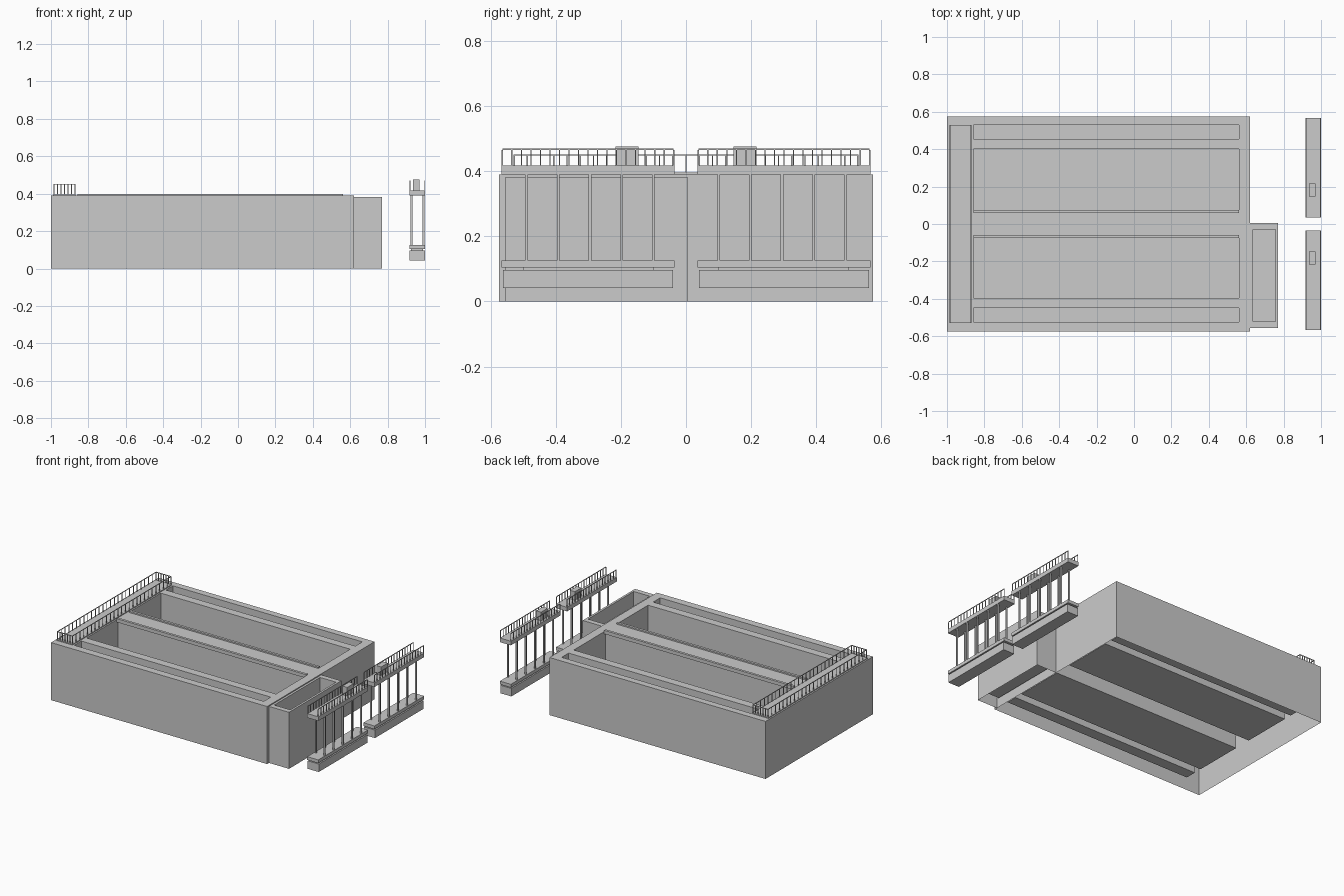
import bpy, bmesh

if "Cube" in bpy.data.objects:
    bpy.data.objects.remove(bpy.data.objects["Cube"])


def finish(bm, name):
    mesh = bpy.data.meshes.new(name)
    bm.to_mesh(mesh)
    bm.free()
    ob = bpy.data.objects.new(name, mesh)
    bpy.context.collection.objects.link(ob)
    return ob


def add_box(bm, x0, x1, y0, y1, z0, z1):
    vs = bmesh.ops.create_cube(bm, size=1)["verts"]
    for v in vs:
        v.co.x = x0 if v.co.x < 0 else x1
        v.co.y = y0 if v.co.y < 0 else y1
        v.co.z = z0 if v.co.z < 0 else z1


def box(name, *dims):
    bm = bmesh.new()
    add_box(bm, *dims)
    return finish(bm, name)


def basin(name, xs, ys, holes, top, floor):
    """Open-bottomed concrete shell; grid cells listed in holes drop to floor."""
    bm = bmesh.new()

    def quad(*pts):
        bm.faces.new([bm.verts.new(p) for p in pts])

    nx, ny = len(xs) - 1, len(ys) - 1

    def height(i, j):
        if not (0 <= i < nx and 0 <= j < ny):
            return 0
        return floor if (i, j) in holes else top

    for i in range(nx):
        for j in range(ny):
            h = height(i, j)
            a, b, c, d = xs[i], xs[i + 1], ys[j], ys[j + 1]
            quad((a, c, h), (b, c, h), (b, d, h), (a, d, h))
            # walls down to each lower neighbour
            for (di, dj), p, q in (((1, 0), (b, c), (b, d)), ((-1, 0), (a, d), (a, c)),
                                   ((0, 1), (b, d), (a, d)), ((0, -1), (a, c), (b, c))):
                low = height(i + di, j + dj)
                outside = not (0 <= i + di < nx and 0 <= j + dj < ny)
                if low < h and (outside or (i, j) not in holes):
                    quad((*p, low), (*q, low), (*q, h), (*p, h))
    bmesh.ops.remove_doubles(bm, verts=bm.verts, dist=1e-5)
    bmesh.ops.dissolve_limit(bm, angle_limit=0.01, verts=bm.verts, edges=bm.edges)
    return finish(bm, name)


def railing(name, x0, x1, y0, y1, z0, z1, step, end_step=0, r=0.002):
    """Top rails and posts along both long sides, with closed ends if end_step."""
    bm = bmesh.new()
    n = round((y1 - y0) / step)
    for x in (x0, x1):
        add_box(bm, x - r, x + r, y0, y1, z1 - 2 * r, z1)
        for k in range(n + 1):
            y = y0 + (y1 - y0) * k / n
            add_box(bm, x - r, x + r, y - r, y + r, z0, z1 - 2 * r)
    if end_step:
        m = round((x1 - x0) / end_step)
        for y in (y0, y1):
            add_box(bm, x0, x1, y - r, y + r, z1 - 2 * r, z1)
            for k in range(1, m):
                x = x0 + (x1 - x0) * k / m
                add_box(bm, x - r, x + r, y - r, y + r, z0, z1 - 2 * r)
    return finish(bm, name)


# main tank: two wide basins, two narrow outer channels
basin("main_tank", [-1, -0.86, 0.56, 0.62],
      [-0.575, -0.525, -0.45, -0.395, -0.06, 0.06, 0.40, 0.455, 0.53, 0.575],
      {(1, 1), (1, 3), (1, 5), (1, 7)}, 0.39, 0.05)

# side outlet channel
basin("side_channel", [0.62, 0.635, 0.755, 0.77], [-0.555, -0.52, -0.03, 0.005],
      {(1, 1)}, 0.383, 0.05)

# end walkway with handrail
box("walkway_slab", -0.99, -0.87, -0.53, 0.53, 0.388, 0.396)
railing("walkway_railing", -0.985, -0.873, -0.528, 0.528, 0.394, 0.452, 0.04, 0.019)

for s, side in ((1, "back"), (-1, "front")):
    def span(a, b):
        return (a, b) if s > 0 else (-b, -a)

    # weir strip along the central wall
    box(f"weir_strip_{side}", -0.86, 0.56, *span(0.058, 0.075), 0.375, 0.399)

    # gate frame: beam, bearings, deck slabs
    box(f"lower_beam_{side}", 0.915, 0.998, *span(0.04, 0.562), 0.042, 0.096)
    box(f"beam_bearing_{side}", 0.925, 0.988, *span(0.10, 0.50), 0.096, 0.104)
    box(f"lower_slab_{side}", 0.915, 0.998, *span(0.035, 0.567), 0.104, 0.126)
    box(f"upper_slab_{side}", 0.915, 0.998, *span(0.035, 0.567), 0.39, 0.418)

    # paired columns
    bm = bmesh.new()
    for k in range(5):
        y = s * (0.10 + 0.0975 * k)
        for x in (0.926, 0.991):
            add_box(bm, x - 0.005, x + 0.005, y - 0.004, y + 0.004, 0.126, 0.39)
    finish(bm, f"columns_{side}")

    # drive cabinet and deck railing
    box(f"drive_cabinet_{side}", 0.934, 0.970, *span(0.146, 0.217), 0.418, 0.476)
    railing(f"deck_railing_{side}", 0.918, 0.995, *span(0.038, 0.564), 0.418, 0.47, 0.03)

# centre the set along x
xs = [v.co.x for o in bpy.data.objects for v in o.data.vertices]
shift = (min(xs) + max(xs)) / 2
for o in bpy.data.objects:
    o.location.x -= shift
